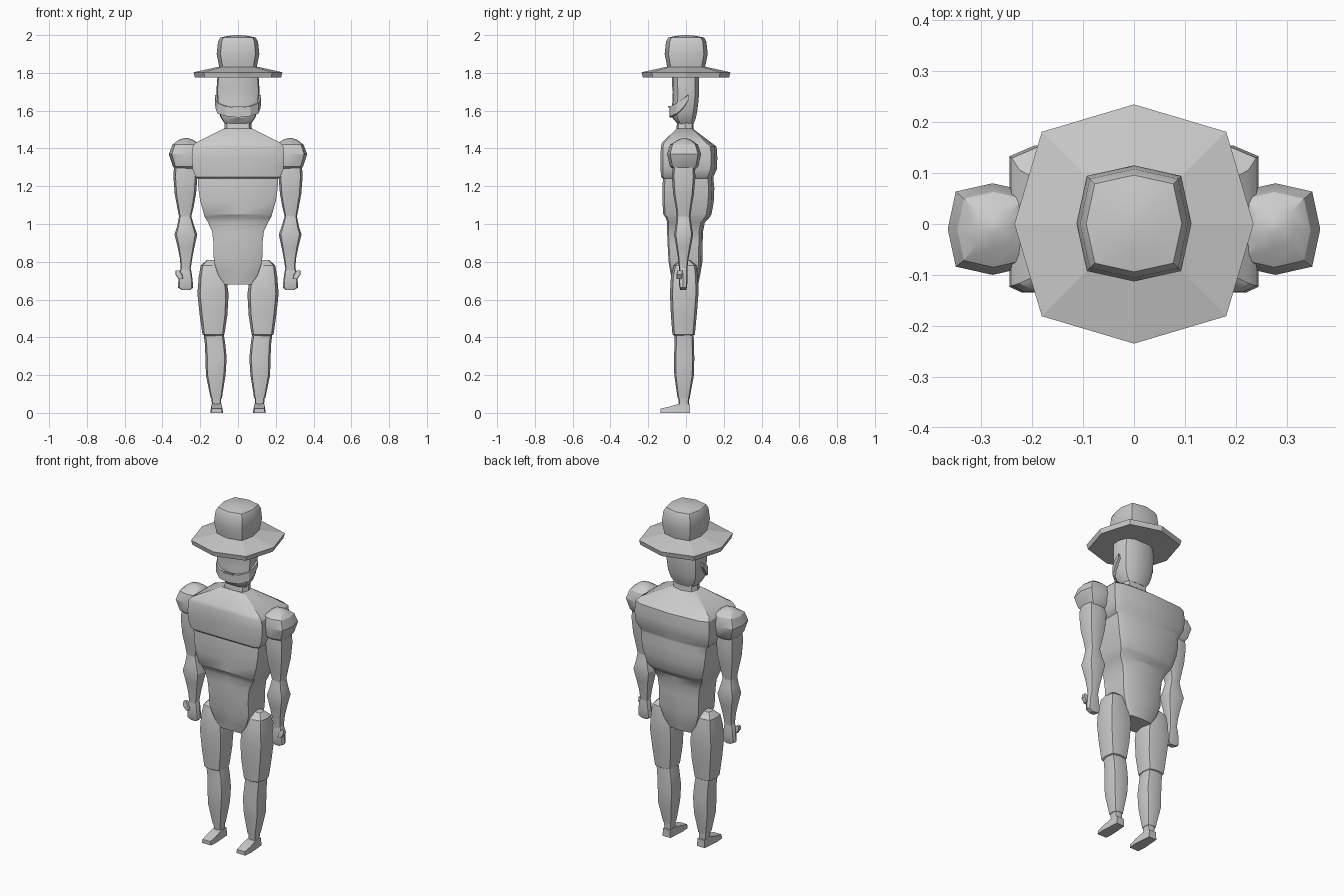
import bpy, bmesh, math

grey = bpy.data.materials.new("plain grey")
grey.diffuse_color = (0.6, 0.6, 0.6, 1)

# Cross-sections in unit coordinates
OCT = [(0, -1), (.82, -.82), (1, 0), (.82, .82), (0, 1), (-.82, .82), (-1, 0), (-.82, -.82)]
BODY = [(0, -1), (.9, -1), (1, -.92), (1, 0), (1, .78), (.8, .92), (0, 1),
        (-.8, .92), (-1, .78), (-1, 0), (-1, -.92), (-.9, -1)]
HEAD = [(0, -1), (.6, -.92), (.95, -.6), (1, 0), (.85, .7), (.45, 1),
        (-.45, 1), (-.85, .7), (-1, 0), (-.95, -.6), (-.6, -.92)]


def finish(name, bm, angle=30):
    bmesh.ops.recalc_face_normals(bm, faces=bm.faces)
    me = bpy.data.meshes.new(name)
    bm.to_mesh(me)
    bm.free()
    me.materials.append(grey)
    ob = bpy.data.objects.new(name, me)
    bpy.context.collection.objects.link(ob)
    bpy.ops.object.select_all(action='DESELECT')
    bpy.context.view_layer.objects.active = ob
    ob.select_set(True)
    bpy.ops.object.shade_smooth_by_angle(angle=math.radians(angle))
    return ob


def skin(bm, loops):
    """Bridge equal closed loops of points and cap both ends."""
    vs = [[bm.verts.new(p) for p in loop] for loop in loops]
    n = len(vs[0])
    for a, b in zip(vs, vs[1:]):
        for i in range(n):
            j = (i + 1) % n
            bm.faces.new((a[i], a[j], b[j], b[i]))
    bm.faces.new(vs[0][::-1])
    bm.faces.new(vs[-1])


def loft(name, section, rings, angle=30):
    """Each ring: z, x min, x max, y min, y max."""
    bm = bmesh.new()
    skin(bm, [[((a + b) / 2 + (b - a) / 2 * u, (c + d) / 2 + (d - c) / 2 * v, z)
               for u, v in section] for z, a, b, c, d in rings])
    return finish(name, bm, angle)


def centred(rings):
    return [(z, -h, h, a, b) for z, h, a, b in rings]


# Torso with pelvis, waist, belly, chest and sloping shoulders
loft("torso", BODY, centred([
    (.68, .075, -.07, .065), (.73, .105, -.08, .075), (.80, .128, -.092, .087),
    (.90, .13, -.098, .088), (.96, .137, -.10, .09), (1.01, .16, -.10, .10),
    (1.035, .175, -.108, .125), (1.05, .18, -.12, .135), (1.12, .20, -.125, .147),
    (1.19, .21, -.125, .15), (1.24, .213, -.122, .145), (1.25, .225, -.132, .145),
    (1.29, .24, -.135, .163), (1.35, .245, -.135, .166), (1.41, .24, -.133, .162),
    (1.43, .225, -.127, .135), (1.505, .075, -.05, .035)]))
loft("neck", OCT, centred([(1.48, .085, -.055, .045), (1.51, .072, -.05, .04),
                           (1.56, .07, -.045, .04)]))

# Head
loft("head", HEAD, centred([
    (1.53, .068, -.045, .04), (1.56, .09, -.07, .052), (1.60, .106, -.076, .06),
    (1.65, .11, -.072, .066), (1.70, .114, -.07, .07), (1.74, .112, -.075, .07),
    (1.79, .108, -.075, .07)]))

# Jaw band: a strap rising from the chin to each ear
bm = bmesh.new()
half = [(0, -.088, 1.59, .026), (.065, -.083, 1.597, .026), (.108, -.05, 1.612, .028),
        (.12, -.015, 1.64, .025), (.122, .015, 1.672, .012)]
path = [(-x, y, z, h) for x, y, z, h in half[:0:-1]] + half
skin(bm, [[(x, y, z - h), (x, y, z + h), (x * .87, y * .8, z + h), (x * .87, y * .8, z - h)]
          for x, y, z, h in path])
finish("jaw_band", bm)

# Mouth
bm = bmesh.new()
skin(bm, [[(x, -.094, 1.616), (x, -.094, 1.624), (x, -.085, 1.624), (x, -.085, 1.616)]
          for x in (-.03, .03)])
finish("mouth", bm)

# Hat: one brim and one crown
OCT_BRIM = [(u * .94, v * .94) if u and v else (u, v) for u, v in OCT]
loft("hat_brim", OCT_BRIM, centred([
    (1.775, .228, -.228, .228), (1.803, .235, -.235, .235), (1.832, .105, -.105, .105)]), 5)
loft("hat_crown", OCT, centred([
    (1.825, .098, -.098, .10), (1.90, .113, -.113, .115), (1.965, .106, -.106, .108),
    (1.987, .094, -.094, .096), (1.996, .05, -.05, .05), (2.0, .012, -.012, .012)]))


def limb(name, s, rings):
    """Loft for one side, rings given for the +x side."""
    return loft(name, OCT, [(z, *sorted((s * a, s * b)), c, d) for z, a, b, c, d in rings])


for s, side in ((1, "left"), (-1, "right")):
    # Arm
    limb(side + "_shoulder", s, [
        (1.285, .225, .325, -.06, .045), (1.305, .20, .345, -.085, .065),
        (1.37, .19, .366, -.10, .08), (1.42, .205, .347, -.085, .063),
        (1.445, .235, .315, -.045, .03), (1.455, .265, .285, -.015, 0)])
    limb(side + "_upper_arm", s, [
        (1.03, .25, .31, -.048, .022), (1.09, .235, .322, -.055, .03),
        (1.16, .222, .335, -.068, .042), (1.25, .215, .342, -.075, .05),
        (1.32, .22, .338, -.07, .045)])
    limb(side + "_forearm", s, [
        (.755, .252, .302, -.036, .006), (.82, .242, .308, -.042, .014),
        (.88, .23, .32, -.052, .026), (.945, .216, .336, -.063, .038),
        (.99, .232, .322, -.055, .03), (1.05, .25, .31, -.048, .022)])
    limb(side + "_hand", s, [
        (.65, .255, .295, -.03, 0), (.663, .238, .318, -.035, .005),
        (.70, .24, .316, -.038, .008), (.74, .245, .312, -.038, .008),
        (.77, .252, .302, -.034, .006)])
    limb(side + "_thumb", s, [
        (.71, .29, .315, -.05, -.02), (.733, .295, .332, -.05, -.018),
        (.755, .312, .33, -.045, -.02)])
    # Leg
    limb(side + "_thigh", s, [
        (.405, .09, .17, -.055, .03), (.415, .072, .188, -.072, .047),
        (.52, .056, .203, -.08, .057), (.63, .05, .215, -.085, .066),
        (.72, .062, .208, -.08, .064), (.78, .09, .197, -.065, .055),
        (.81, .125, .165, -.03, .02)])
    limb(side + "_shin", s, [
        (.08, .085, .145, -.045, .02), (.20, .066, .17, -.062, .042),
        (.29, .06, .172, -.064, .044), (.37, .068, .176, -.06, .042),
        (.42, .076, .182, -.06, .04)])
    # Foot: ankle down to the heel, then a wedge toward the toes
    limb(side + "_ankle", s, [
        (.005, .09, .138, -.03, .015), (.045, .09, .138, -.038, .016),
        (.09, .088, .142, -.042, .018)])
    bm = bmesh.new()
    skin(bm, [[(s * (.113 - w), y, 0), (s * (.113 + w), y, 0),
               (s * (.113 + w * .85), y, h), (s * (.113 - w * .85), y, h)]
              for y, w, h in ((.022, .026, .045), (-.03, .03, .05),
                              (-.085, .034, .034), (-.135, .03, .022))])
    finish(side + "_foot", bm)
